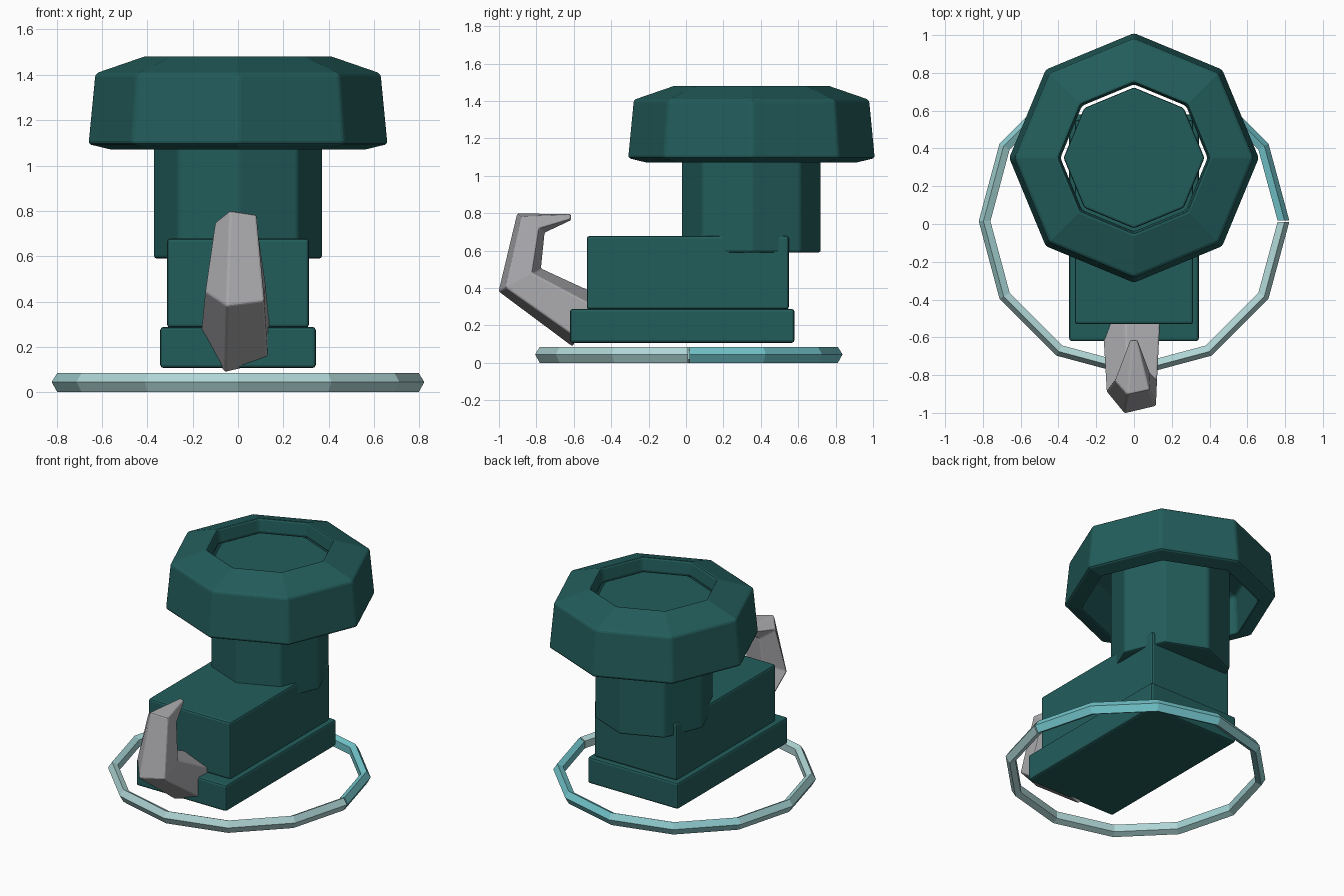
import bpy, bmesh, math
from mathutils import Vector

if "Cube" in bpy.data.objects:
    bpy.data.objects.remove(bpy.data.objects["Cube"])


def material(name, r, g, b):
    m = bpy.data.materials.new(name)
    m.diffuse_color = (r, g, b, 1)
    m.use_nodes = True
    m.node_tree.nodes["Principled BSDF"].inputs["Base Color"].default_value = m.diffuse_color
    return m


teal = material("dark teal", 0.016, 0.110, 0.105)
grey = material("grey", 0.41, 0.41, 0.43)
ring_mats = [material("turquoise", 0.17, 0.56, 0.60),
             material("soft turquoise", 0.27, 0.60, 0.62),
             material("pale turquoise", 0.37, 0.64, 0.64),
             material("pale aqua", 0.43, 0.66, 0.66)]


def finish(name, bm, mats, bevel=0):
    bmesh.ops.recalc_face_normals(bm, faces=bm.faces)
    me = bpy.data.meshes.new(name)
    bm.to_mesh(me)
    bm.free()
    for m in mats:
        me.materials.append(m)
    ob = bpy.data.objects.new(name, me)
    bpy.context.collection.objects.link(ob)
    if bevel:
        mod = ob.modifiers.new("soft edges", "BEVEL")
        mod.width = bevel
        mod.segments = 2
        mod.limit_method = 'ANGLE'
        mod.angle_limit = math.radians(25)
    return ob


def loft(name, rings, mats, wrap=False, bevel=0, pick=lambda i: 0):
    """Skin a list of equal point rings; wrap joins last to first, else caps."""
    bm = bmesh.new()
    vs = [[bm.verts.new(p) for p in r] for r in rings]
    n, k = len(vs), len(vs[0])
    for i in range(n if wrap else n - 1):
        a, b = vs[i], vs[(i + 1) % n]
        for j in range(k):
            q = (j + 1) % k
            bm.faces.new((a[j], a[q], b[q], b[j])).material_index = pick(i)
    if not wrap:
        bm.faces.new(vs[0])
        bm.faces.new(vs[-1]).material_index = pick(n - 2)
    return finish(name, bm, mats, bevel)


def box(name, x, y0, y1, z0, z1):
    r = [[(-x, y0, z), (x, y0, z), (x, y1, z), (-x, y1, z)] for z in (z0, z1)]
    return loft(name, r, [teal], bevel=0.014)


def spin(profile, angles, cy):
    return [[(r * math.cos(a), cy + r * math.sin(a), z) for r, z in profile]
            for a in angles]


# stepped body
box("base_slab", 0.343, -0.62, 0.58, 0.107, 0.288)
box("body_block", 0.313, -0.53, 0.55, 0.285, 0.678)

# octagonal column and the hollow cap around its top
octagon = [i * math.pi / 4 for i in range(8)]
column = [[(0.373 * math.cos(a), 0.35 + 0.373 * math.sin(a), z) for a in octagon]
          for z in (0.59, 1.40)]
loft("column", column, [teal], bevel=0.012)
cap_profile = [(0.662, 1.095), (0.632, 1.405), (0.40, 1.485), (0.388, 1.385),
               (0.535, 1.33), (0.55, 1.068)]
loft("cap", spin(cap_profile, octagon, 0.35), [teal], wrap=True, bevel=0.014)

# tapering five-sided hook: outer point, inner point (y, z) and half width
stations = [((-0.61, 0.085), (-0.44, 0.35), 0.168),
            ((-1.005, 0.38), (-0.775, 0.505), 0.147),
            ((-0.905, 0.80), (-0.755, 0.695), 0.103),
            ((-0.615, 0.797), (-0.615, 0.76), 0.022)]
rings = []
for o, i, w in stations:
    o, i = Vector(o), Vector(i)
    mid, half = (o + i) / 2, (o - i) / 2 / 0.95
    ring = []
    for j in range(5):
        a = math.radians(-20 + 72 * j)
        p = mid + half * math.cos(a)
        ring.append((w * math.sin(a), p.x, p.y))
    rings.append(ring)
loft("hook", rings, [grey], bevel=0.008)

# twelve-sided floor ring, fading from turquoise to pale along its length
ring_profile = [(0.822, 0.045), (0.797, 0.085), (0.76, 0.068),
                (0.76, 0.018), (0.797, 0.0)]
angles = [math.radians(30 * i) for i in range(13)]
angles[0], angles[12] = math.radians(0.3), math.radians(359.7)
loft("floor_ring", spin(ring_profile, angles, 0.015), ring_mats,
     pick=lambda i: min(3, max(0, (i - 1) // 2)))
